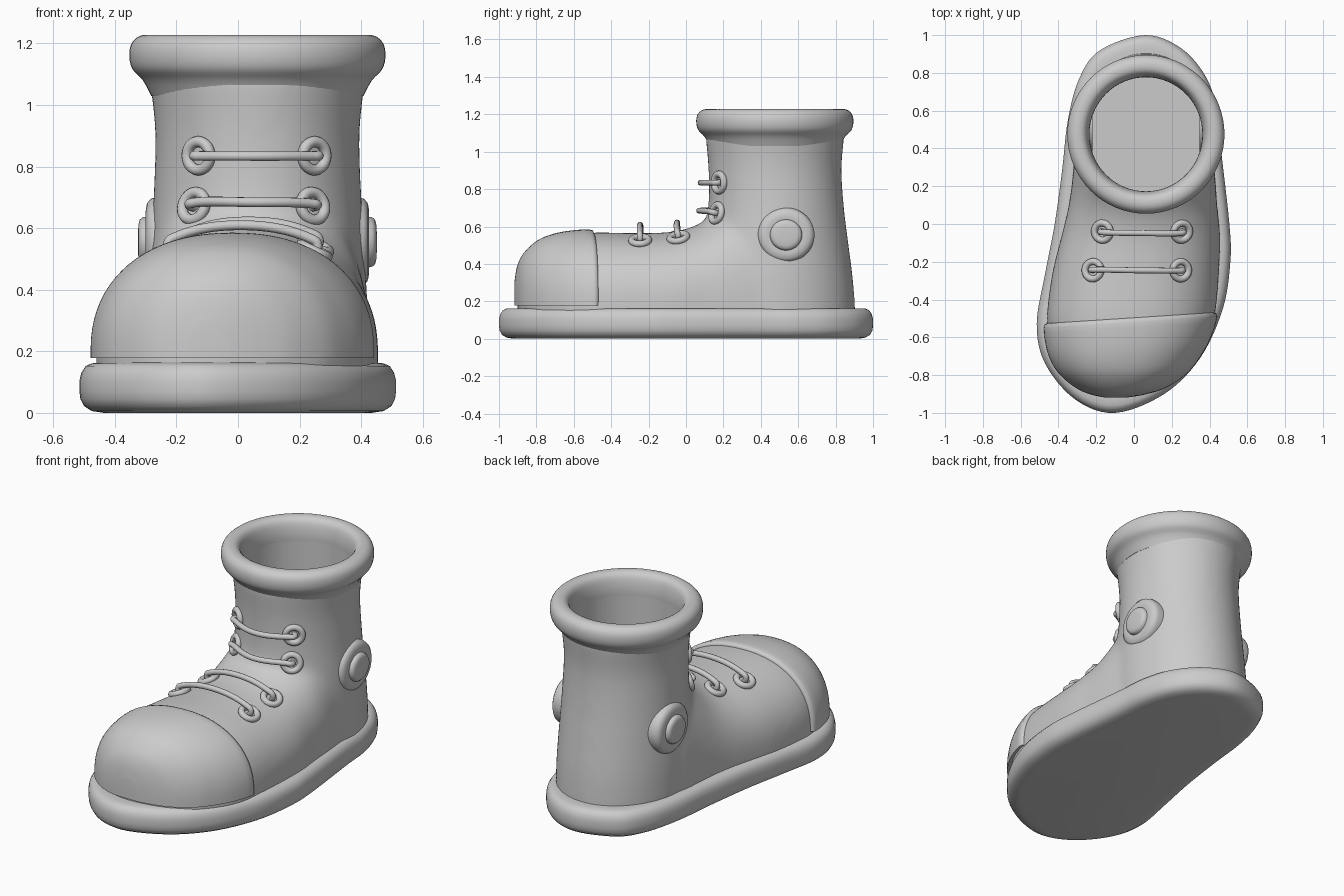
import bpy, bmesh, math
from mathutils import Vector
from mathutils.bvhtree import BVHTree

if "Cube" in bpy.data.objects:
    bpy.data.objects.remove(bpy.data.objects["Cube"])

CX, CY = 0.063, 0.475      # axis of the ankle shaft
TAU = 2 * math.pi


def spline(pts, n, closed=False):
    """Catmull-Rom through tuples of any size."""
    out, m = [], len(pts)
    at = lambda i: pts[i % m] if closed else pts[max(0, min(m - 1, i))]
    for i in range(m if closed else m - 1):
        a, b, c, d = at(i - 1), at(i), at(i + 1), at(i + 2)
        for k in range(n):
            t = k / n
            out.append(tuple(0.5 * (2 * q + (r - p) * t + (2 * p - 5 * q + 4 * r - s) * t * t
                                    + (3 * q - p - 3 * r + s) * t ** 3)
                             for p, q, r, s in zip(a, b, c, d)))
    if not closed:
        out.append(tuple(pts[-1]))
    return out


def add_loft(bm, rings, loop=False):
    rows = [[bm.verts.new(p) for p in r] for r in rings]
    n = len(rows[0])
    for a, b in zip(rows, rows[1:] + rows[:1] if loop else rows[1:]):
        for i in range(n):
            bm.faces.new((a[i], a[(i + 1) % n], b[(i + 1) % n], b[i]))
    if not loop:
        bm.faces.new(rows[0])
        bm.faces.new(rows[-1])


def make(name, *lofts, loop=False, angle=40):
    bm = bmesh.new()
    for rings in lofts:
        add_loft(bm, rings, loop)
    bmesh.ops.recalc_face_normals(bm, faces=bm.faces)
    me = bpy.data.meshes.new(name)
    bm.to_mesh(me)
    bm.free()
    ob = bpy.data.objects.new(name, me)
    bpy.context.collection.objects.link(ob)
    smooth(ob, angle)
    return ob


def smooth(ob, angle=40):
    bpy.ops.object.select_all(action='DESELECT')
    ob.select_set(True)
    bpy.context.view_layer.objects.active = ob
    bpy.ops.object.shade_smooth_by_angle(angle=math.radians(angle))


def ellipse(cx, cy, z, rx, ry, n=64):
    return [(cx + rx * math.cos(TAU * i / n), cy + ry * math.sin(TAU * i / n), z) for i in range(n)]


# Sole: outline with rounded top and bottom edges
outline = [Vector(p) for p in spline([
    (.06, 1), (-.18, .92), (-.29, .77), (-.35, .55), (-.38, .29), (-.42, 0), (-.47, -.26),
    (-.515, -.53), (-.47, -.74), (-.31, -.93), (-.1, -1), (.16, -.9), (.35, -.71), (.47, -.45),
    (.51, -.2), (.505, 0), (.46, .4), (.44, .6), (.38, .78), (.25, .93)], 6, True)]


def sole_ring(inset, z):
    ring = []
    for i, p in enumerate(outline):
        t = (outline[(i + 1) % len(outline)] - outline[i - 1]).normalized()
        ring.append((p.x - t.y * inset, p.y + t.x * inset, z))
    return ring


make("sole", [sole_ring(*r) for r in [
    (.08, 0), (.04, .006), (.015, .022), (.003, .045), (0, .07), (0, .105),
    (.006, .13), (.02, .152), (.04, .161), (.07, .163)]], angle=50)

# Foot sections from toe to ankle: y, left, right, height
foot = spline([
    (-.90, -.14, -.05, .28), (-.885, -.21, .04, .37), (-.85, -.29, .15, .44),
    (-.78, -.37, .26, .505), (-.7, -.42, .33, .54), (-.6, -.45, .39, .56),
    (-.47, -.46, .43, .568), (-.25, -.43, .45, .565), (-.05, -.38, .455, .575),
    (.1, -.345, .44, .63), (.25, -.325, .43, .75), (.45, -.31, .41, .9)], 5)


def arch(row, off, z0, shear=0.0, n=40):
    y, l, r, h = row
    c, w, h = (l + r) / 2, (r - l) / 2 + off, h + off
    base = min(.2, h - .05)
    ring = [(c + w, z0)]
    for i in range(n + 1):
        a = math.pi * i / n
        co, s = math.cos(a), max(0, math.sin(a))
        ring.append((c + w * math.copysign(abs(co) ** .9, co), base + (h - base) * s ** .9))
    ring.append((c - w, z0))
    return [(x, y - off + shear * x, z) for x, z in ring]


# Shaft sections: z, half width, front y, back y
shaft = spline([
    (.1, .36, .05, .908), (.3, .36, .05, .895), (.5, .35, .08, .87), (.7, .338, .118, .845),
    (.9, .332, .12, .832), (1.04, .345, .108, .842), (1.12, .36, .1, .85)], 5)

# Upper: foot and shaft fused, blended and hollowed
upper = make("upper", [arch(r, 0, .1) for r in foot],
             [ellipse(CX, (f + b) / 2, z, w, (b - f) / 2) for z, w, f, b in shaft])
cutter = make("hollow_cutter", [ellipse(CX, CY, z, .3, .303) for z in (.2, 1.4)])
cutter.hide_render = True
mod = upper.modifiers.new("fuse", 'REMESH')
mod.mode, mod.voxel_size, mod.use_smooth_shade = 'VOXEL', .02, True
mod = upper.modifiers.new("blend", 'SMOOTH')
mod.factor, mod.iterations = .5, 16
mod = upper.modifiers.new("hollow", 'BOOLEAN')
mod.operation, mod.object, mod.solver = 'DIFFERENCE', cutter, 'EXACT'
dg = bpy.context.evaluated_depsgraph_get()
baked = bpy.data.meshes.new_from_object(upper.evaluated_get(dg))
upper.modifiers.clear()
upper.data = baked
bpy.data.objects.remove(cutter)
smooth(upper, 45)
bm = bmesh.new()
bm.from_mesh(upper.data)
tree = BVHTree.FromBMesh(bm)
bm.free()

# Toe cap: offset shell over the toe with a rounded, slanted rear edge
rows = [r for r in foot if r[0] < -.475]
y_end = rows[-1][0]
tilt = lambda y: .065 * max(0, min(1, (y + .85) / (y_end + .85)))
cap = [arch(r, .018, .178, tilt(r[0])) for r in rows]
for dy, off in ((.018, .014), (.024, .004), (.024, -.025)):
    y, l, r, h = rows[-1]
    cap.append(arch((y + dy + off - .018, l, r, h), off, .178, .065))
make("toe_cap", cap, angle=50)

# Padded collar
collar = spline([(.345, 1.03), (.372, 1.08), (.405, 1.115), (.416, 1.155), (.411, 1.195), (.39, 1.22),
                 (.36, 1.228), (.33, 1.22), (.31, 1.19), (.299, 1.12), (.306, 1.03)], 3)
make("collar", [ellipse(CX, CY, z, r, r * 1.01) for r, z in collar], loop=True, angle=60)

# Ankle discs on both sides
disc = [(.15, -.06), (.152, -.015), (.146, .004), (.13, .016), (.105, .02), (.086, .018),
        (.083, .03), (.076, .039), (.06, .043), (.03, .045)]
for side, name in ((1, "ankle_disc_right"), (-1, "ankle_disc_left")):
    rings = [[(CX + side * (.343 + d), .535 + p[0], .555 + p[1] * .96)
              for p in ellipse(0, 0, 0, r, r, 48)] for r, d in disc]
    make(name, rings, angle=50)


# Eyelets and laces, seated on the upper by ray casting
def seat(x, y, z):
    if z is None:
        hit = tree.ray_cast(Vector((x, y, 2)), Vector((0, 0, -1)))
    else:
        hit = tree.ray_cast(Vector((x, -2, z)), Vector((0, 1, 0)))
    return hit[0], hit[1].normalized()


for i, (xl, xr, y, z) in enumerate([(-.215, .245, -.245, None), (-.165, .25, -.04, None),
                                    (-.14, .24, 0, .67), (-.125, .245, 0, .835)], 1):
    (pl, nl), (pr, nr) = seat(xl, y, z), seat(xr, y, z)
    pm, nm = seat((xl + xr) / 2, y, z)
    for p, n, s in ((pl, nl, "left"), (pr, nr, "right")):
        bpy.ops.mesh.primitive_torus_add(
            major_radius=.046, minor_radius=.018, major_segments=32, minor_segments=12,
            location=p + n * .006, rotation=n.to_track_quat('Z', 'Y').to_euler())
        bpy.context.object.name = f"eyelet_{s}_{i}"
        smooth(bpy.context.object, 80)
    inward = Vector((.035, 0, 0))
    path = [pl - nl * .02, pl + nl * .03, pl + nl * .052 + inward, pm + nm * .045,
            pr + nr * .052 - inward, pr + nr * .03, pr - nr * .02]
    cu = bpy.data.curves.new(f"lace_{i}", 'CURVE')
    cu.dimensions, cu.bevel_depth, cu.bevel_resolution, cu.use_fill_caps = '3D', .016, 3, True
    sp = cu.splines.new('BEZIER')
    sp.bezier_points.add(len(path) - 1)
    for b, p in zip(sp.bezier_points, path):
        b.co = p
        b.handle_left_type = b.handle_right_type = 'AUTO'
    bpy.context.collection.objects.link(bpy.data.objects.new(f"lace_{i}", cu))
